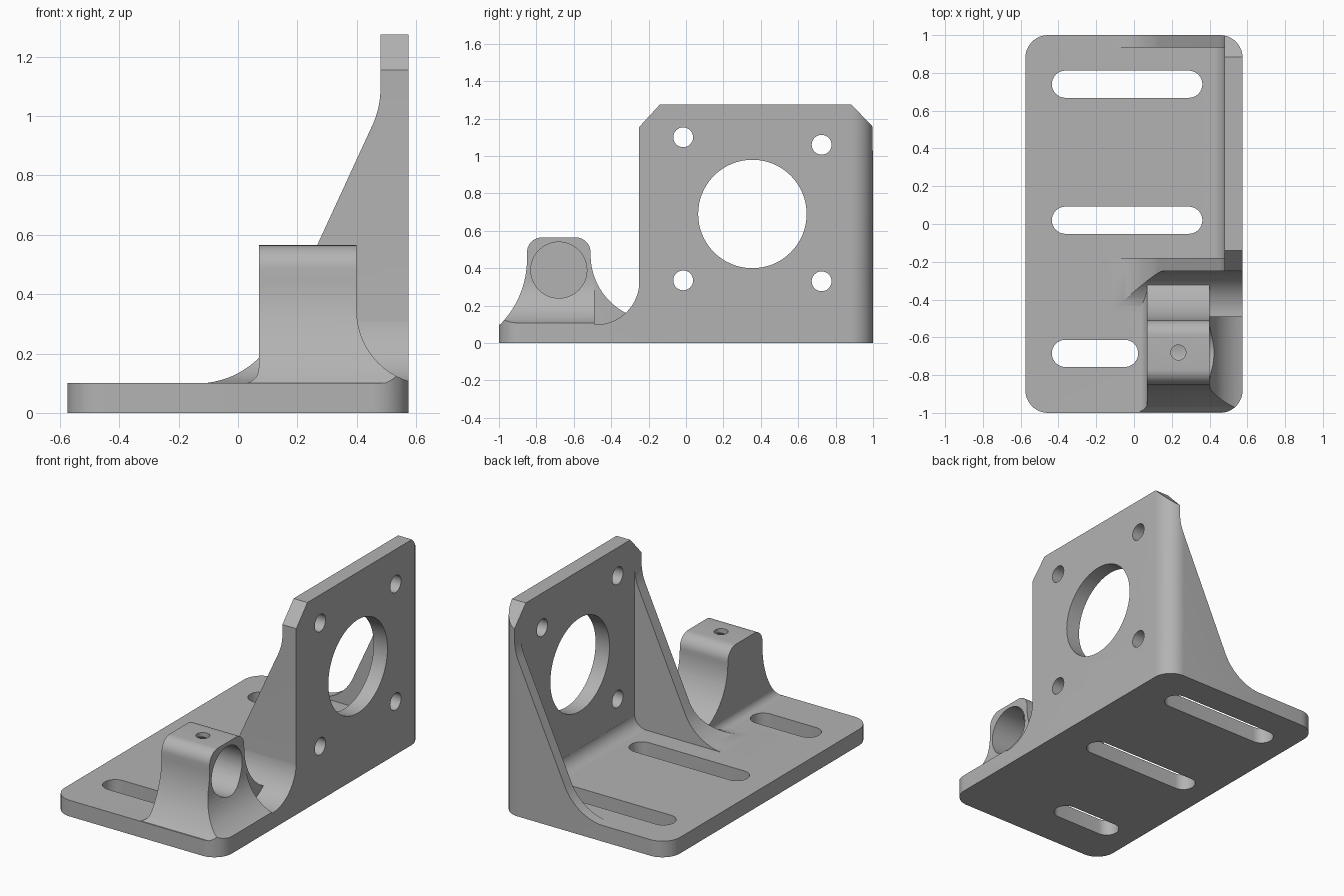
import bpy, bmesh, math
from mathutils import Vector

cube = bpy.data.objects.get("Cube")
if cube:
    bpy.data.objects.remove(cube, do_unlink=True)

grey = bpy.data.materials.new("plain grey")
grey.use_nodes = True
COLOUR = (0.45, 0.45, 0.45, 1)
grey.diffuse_color = COLOUR
grey.node_tree.nodes["Principled BSDF"].inputs["Base Color"].default_value = COLOUR


def arc(cx, cy, r, start, end, steps=16):
    """Points along a circular arc, angles in degrees."""
    angles = [math.radians(start + (end - start) * i / steps) for i in range(steps + 1)]
    return [(cx + r * math.cos(a), cy + r * math.sin(a)) for a in angles]


def circle(cx, cy, r, steps=48):
    return arc(cx, cy, r, 0, 360, steps)[:-1]


def prism(name, profile, axis, low, high):
    """Extrude a 2D profile along an axis (profile uses the other two axes in order)."""
    def place(p, d):
        return Vector({"x": (d, p[0], p[1]), "y": (p[0], d, p[1]), "z": (p[0], p[1], d)}[axis])
    bm = bmesh.new()
    face = bm.faces.new([bm.verts.new(place(p, low)) for p in profile])
    moved = bmesh.ops.extrude_face_region(bm, geom=[face])["geom"]
    bmesh.ops.translate(bm, verts=[g for g in moved if isinstance(g, bmesh.types.BMVert)],
                        vec=place((0, 0), high - low))
    bmesh.ops.recalc_face_normals(bm, faces=bm.faces[:])
    mesh = bpy.data.meshes.new(name)
    bm.to_mesh(mesh)
    bm.free()
    mesh.materials.append(grey)
    ob = bpy.data.objects.new(name, mesh)
    bpy.context.scene.collection.objects.link(ob)
    return ob


def combine(target, tool, operation):
    """Apply a boolean and discard the tool."""
    mod = target.modifiers.new("join", "BOOLEAN")
    mod.operation, mod.solver, mod.object = operation, "EXACT", tool
    bpy.context.view_layer.update()
    mesh = bpy.data.meshes.new_from_object(
        target.evaluated_get(bpy.context.evaluated_depsgraph_get()))
    target.modifiers.clear()
    target.data = mesh
    bpy.data.objects.remove(tool, do_unlink=True)
    return target


def box(x0, x1, y0, y1):
    return [(x0, y0), (x1, y0), (x1, y1), (x0, y1)]


# Base plate, oversized; the rounded outline trims it at the end
bracket = prism("mounting_bracket", box(-0.7, 0.7, -1.1, 1.1), "z", 0, 0.1)

# Upright motor plate with chamfered top corners
plate = [(-0.25, 0.05), (1.1, 0.05), (1.1, 1.05), (0.885, 1.275), (-0.14, 1.275), (-0.25, 1.155)]
combine(bracket, prism("motor_plate", plate, "x", 0.48, 0.65), "UNION")

# Fillet between plate and base
fillet = [(0.5, 0.05), (0.5, 0.18)] + arc(0.4, 0.18, 0.08, 0, -90)[1:] + [(0.4, 0.05)]
combine(bracket, prism("inner_fillet", fillet, "y", -0.22, 1.05), "UNION")

# Two side gussets with curved feet and tops
gusset = ([(-0.16, 0.05), (-0.16, 0.099)] + arc(-0.14, 0.399, 0.3, -90, -25.2)
          + arc(0.18, 1.094, 0.3, -25.2, 0) + [(0.65, 1.094), (0.65, 0.05)])
for name, y0, y1 in (("front_gusset", -0.25, -0.18), ("back_gusset", 0.935, 1.1)):
    combine(bracket, prism(name, gusset, "y", y0, y1), "UNION")

# Sweeping fillet in front of the plate and gusset
sweep = [(-0.2, 0.05), (-0.2, 0.33)] + arc(-0.48, 0.33, 0.231, 0, -90) + [(-0.48, 0.05)]
skirt = prism("front_fillet", sweep, "x", -0.3, 0.64)
combine(skirt, prism("skirt_limit", gusset, "y", -0.6, -0.19), "INTERSECT")
combine(bracket, skirt, "UNION")

# Rod block: flared front-to-back section limited by a flared side section
flared = ([(-1.05, 0.05)] + arc(-1.35, 0.45, 0.5, -46, 0) + arc(-0.77, 0.485, 0.08, 180, 90, 10)
          + arc(-0.59, 0.485, 0.08, 90, 0, 10) + arc(-0.162, 0.47, 0.348, 180, 242)
          + [(-0.26, 0.13), (-0.26, 0.05)])
foot = [(0.02, 0.05)] + arc(0.02, 0.15, 0.05, -90, 0, 10) + [(0.07, 0.7)]
side_flare = foot + [(0.4, 0.7)] + arc(0.65, 0.345, 0.25, 180, 270) + [(0.65, 0.05)]
plain_side = foot + [(0.4, 0.7), (0.4, 0.05)]
for name, side, y0, y1 in (("block_front", side_flare, -1.1, -0.49),
                           ("block_back", plain_side, -0.55, -0.2)):
    part = prism(name, flared, "x", 0, 0.64)
    combine(part, prism("block_limit", side, "y", y0, y1), "INTERSECT")
    combine(bracket, part, "UNION")

# Blind rod bore and set screw hole
combine(bracket, prism("rod_bore", circle(-0.68, 0.39, 0.15), "x", 0.1, 0.7), "DIFFERENCE")
combine(bracket, prism("screw_hole", circle(0.235, -0.68, 0.04, 24), "z", 0.4, 0.7), "DIFFERENCE")

# Motor opening and its four bolt holes
combine(bracket, prism("motor_opening", circle(0.355, 0.69, 0.29, 64), "x", 0.3, 0.7), "DIFFERENCE")
for y, z in ((-0.015, 1.1), (0.725, 1.06), (-0.015, 0.335), (0.725, 0.33)):
    combine(bracket, prism("bolt_hole", circle(y, z, 0.053, 32), "x", 0.3, 0.7), "DIFFERENCE")

# Adjustment slots through the base
for y, right in ((0.74, 0.29), (0.02, 0.29), (-0.685, -0.05)):
    slot = arc(right, y, 0.072, -90, 90) + arc(-0.363, y, 0.072, 90, 270)
    combine(bracket, prism("slot", slot, "z", -0.1, 0.3), "DIFFERENCE")

# Rounded outline trims every part
R, HX, HY = 0.12, 0.575, 1.0
outline = []
for sx, sy, a in ((1, 1, 0), (-1, 1, 90), (-1, -1, 180), (1, -1, 270)):
    outline += arc(sx * (HX - R), sy * (HY - R), R, a, a + 90, 12)
combine(bracket, prism("outline", outline, "z", -0.1, 1.5), "INTERSECT")

# Smooth shading with sharp edges kept
bpy.ops.object.select_all(action="DESELECT")
bracket.select_set(True)
bpy.context.view_layer.objects.active = bracket
bpy.ops.object.shade_smooth_by_angle(angle=math.radians(25))
